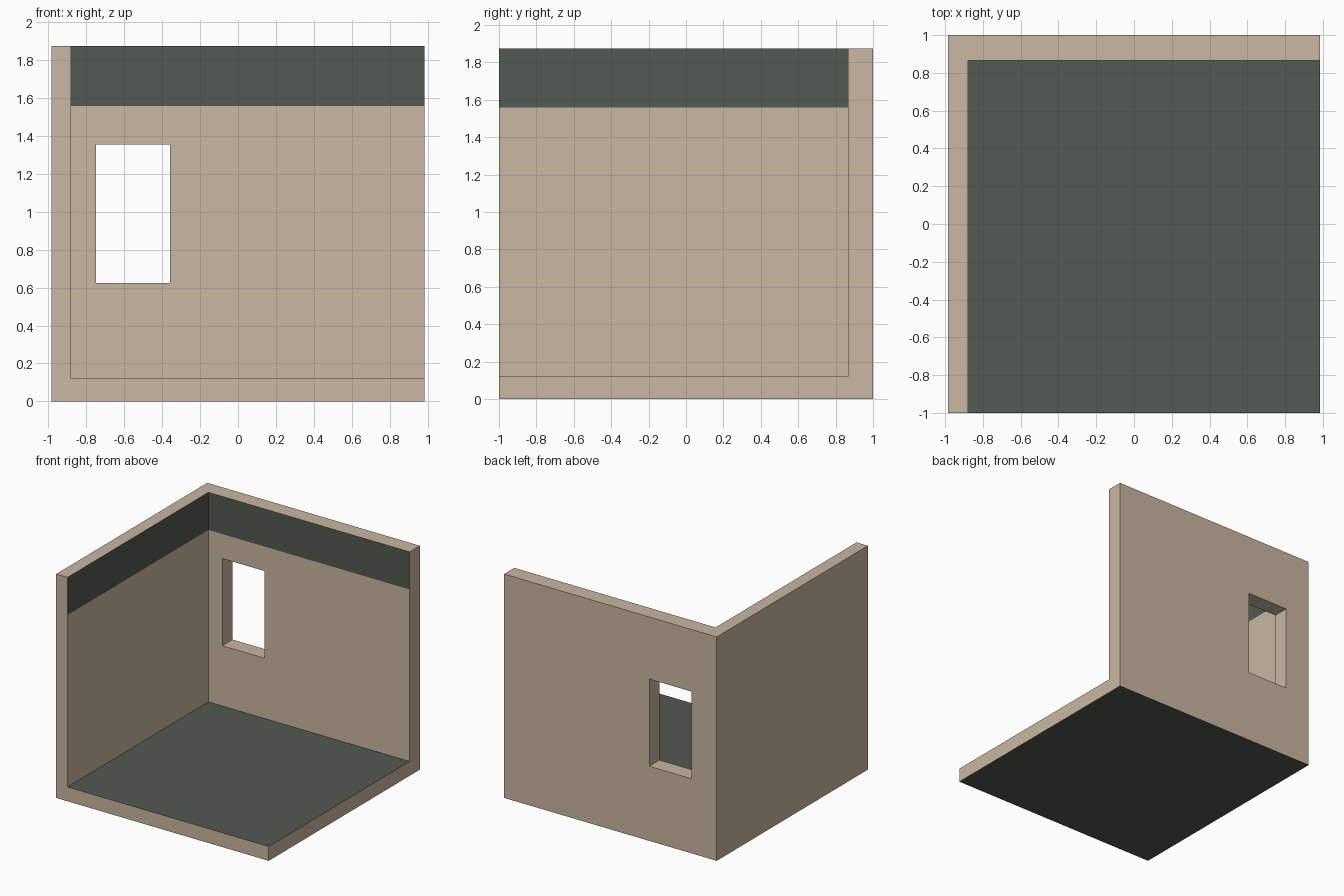
import bpy, bmesh
from mathutils import Vector

default = bpy.data.objects.get("Cube")
if default:
    bpy.data.objects.remove(default, do_unlink=True)

X, Y, TOP = 0.985, 1.0, 1.875          # outer size
WALL_X, WALL_Y, FLOOR = -0.88, 0.865, 0.12   # inner surfaces
BAND = 1.56                            # lower edge of the painted band


def material(name, colour):
    mat = bpy.data.materials.new(name)
    mat.use_nodes = True
    mat.diffuse_color = (*colour, 1)
    mat.node_tree.nodes["Principled BSDF"].inputs["Base Color"].default_value = (*colour, 1)
    return mat


def box(name, low, high):
    low, high = Vector(low), Vector(high)
    bm = bmesh.new()
    bmesh.ops.create_cube(bm, size=1)
    bmesh.ops.scale(bm, vec=high - low, verts=bm.verts)
    bmesh.ops.translate(bm, vec=(low + high) / 2, verts=bm.verts)
    mesh = bpy.data.meshes.new(name)
    bm.to_mesh(mesh)
    bm.free()
    obj = bpy.data.objects.new(name, mesh)
    bpy.context.collection.objects.link(obj)
    return obj


# Room shell: solid block with the open room and the window cut away
shell = box("room_shell", (-X, -Y, 0), (X, Y, TOP))
shell.data.materials.append(material("beige_plaster", (0.585, 0.474, 0.361)))
shell.data.materials.append(material("dark_grey_green", (0.084, 0.100, 0.084)))
cutters = [
    box("room_cutter", (WALL_X, -2, FLOOR), (2, WALL_Y, 3)),
    box("window_cutter", (-0.75, 0.5, 0.625), (-0.36, 2, 1.355)),
]
for cutter in cutters:
    mod = shell.modifiers.new(cutter.name, 'BOOLEAN')
    mod.operation = 'DIFFERENCE'
    mod.solver = 'EXACT'
    mod.object = cutter

bm = bmesh.new()
bm.from_object(shell, bpy.context.evaluated_depsgraph_get())
shell.modifiers.clear()
for cutter in cutters:
    bpy.data.objects.remove(cutter, do_unlink=True)


def inner_wall(face):
    c, n = face.calc_center_median(), face.normal
    return (n.x > 0.9 and abs(c.x - WALL_X) < 0.01) or (n.y < -0.9 and abs(c.y - WALL_Y) < 0.01)


# Split the inner walls along the lower edge of the band
bm.normal_update()
faces = [f for f in bm.faces if inner_wall(f)]
geom = list({g for f in faces for g in (*f.verts, *f.edges)}) + faces
bmesh.ops.bisect_plane(bm, geom=geom, plane_co=(0, 0, BAND), plane_no=(0, 0, 1))
bm.normal_update()

# Paint the floor, the underside and the band
for f in bm.faces:
    c, n = f.calc_center_median(), f.normal
    floor = n.z > 0.9 and abs(c.z - FLOOR) < 0.01
    underside = n.z < -0.9 and c.z < 0.01
    band = inner_wall(f) and min(v.co.z for v in f.verts) > BAND - 0.01
    f.material_index = int(floor or underside or band)
    f.smooth = False
bm.to_mesh(shell.data)
bm.free()
